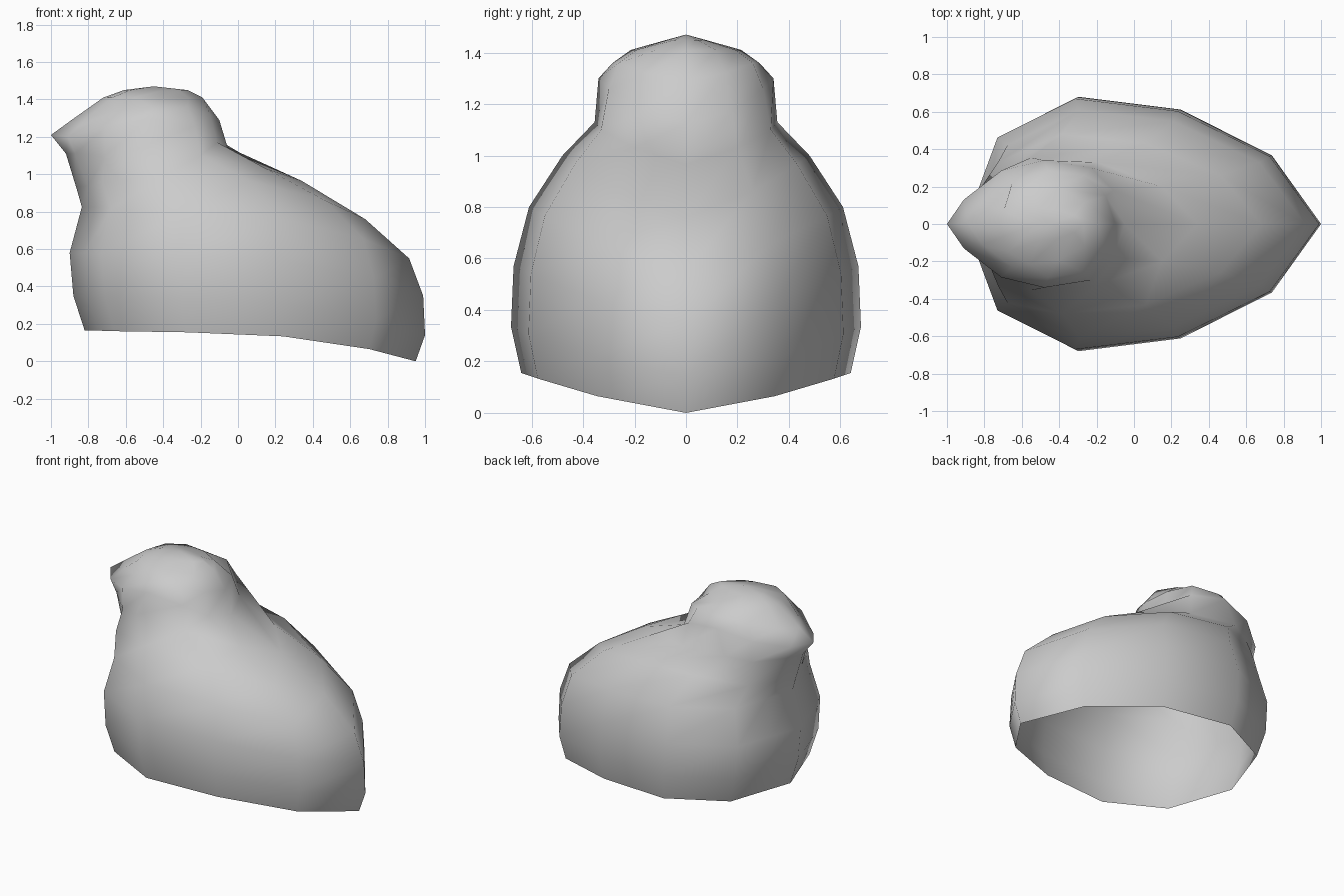
import bpy, bmesh

if "Cube" in bpy.data.objects:
    bpy.data.objects.remove(bpy.data.objects["Cube"])

# Half cross-section shape from tail (k=0) to chest (k=6): lengthwise and sideways position
U = [1, .72, .2, -.38, -.82, -.92, -1]
V = [0, .54, .9, 1, .69, .31, 0]


def lerp(a, b, t):
    return a + (b - a) * t


def ring(back_x, back_z, half_width, side_z, front_x, front_z):
    """Half ring that tilts from the tail up to the side and on to the chest."""
    mid, half = (back_x + front_x) / 2, (back_x - front_x) / 2
    z = [lerp(back_z, side_z, t) for t in (0, .42, .86, 1)]
    z += [lerp(side_z, front_z, t) for t in (.6, .9, 1)]
    return [(mid + half * u, half_width * v, h) for u, v, h in zip(U, V, z)]


rings = [
    # body, from the open base up to the shoulders
    ring(.95, 0, .64, .155, -.82, .165),
    ring(1.0, .14, .68, .335, -.88, .35),
    ring(.99, .35, .67, .57, -.90, .58),
    ring(.915, .55, .61, .80, -.835, .825),
    ring(.68, .76, .48, 1.0, -.865, .93),
    # neck and underside of the beak
    [(.34, 0, .965), (.15, .20, 1.03), (-.20, .33, 1.10), (-.55, .355, 1.13),
     (-.71, .28, 1.10), (-.87, .12, 1.11), (-.92, 0, 1.11)],
    # nape and beak tip
    [(-.05, 0, 1.125), (-.11, .18, 1.17), (-.23, .30, 1.26), (-.48, .34, 1.30),
     (-.71, .285, 1.25), (-.91, .13, 1.20), (-1, 0, 1.21)],
    # crown
    [(-.10, 0, 1.29), (-.15, .15, 1.32), (-.27, .26, 1.36), (-.46, .285, 1.36),
     (-.65, .23, 1.34), (-.81, .11, 1.30), (-.89, 0, 1.29)],
    ring(-.19, 1.41, .215, 1.41, -.72, 1.41),
    ring(-.27, 1.45, .085, 1.447, -.61, 1.45),
]

# Mirror every half ring and skin the rings together
bm = bmesh.new()
loops = []
for half_ring in rings:
    full = half_ring + [(x, -y, z) for x, y, z in half_ring[-2:0:-1]]
    loops.append([bm.verts.new(p) for p in full])
n = len(loops[0])
for low, high in zip(loops, loops[1:]):
    for i in range(n):
        j = (i + 1) % n
        bm.faces.new((low[i], low[j], high[j], high[i]))

# Close the top of the head; the base stays open
top = bm.verts.new((-.45, 0, 1.47))
for i in range(n):
    bm.faces.new((loops[-1][i], loops[-1][(i + 1) % n], top))
for f in bm.faces:
    f.smooth = True

mesh = bpy.data.meshes.new("bird_body")
bm.to_mesh(mesh)
bm.free()
bpy.context.collection.objects.link(bpy.data.objects.new("bird_body", mesh))
